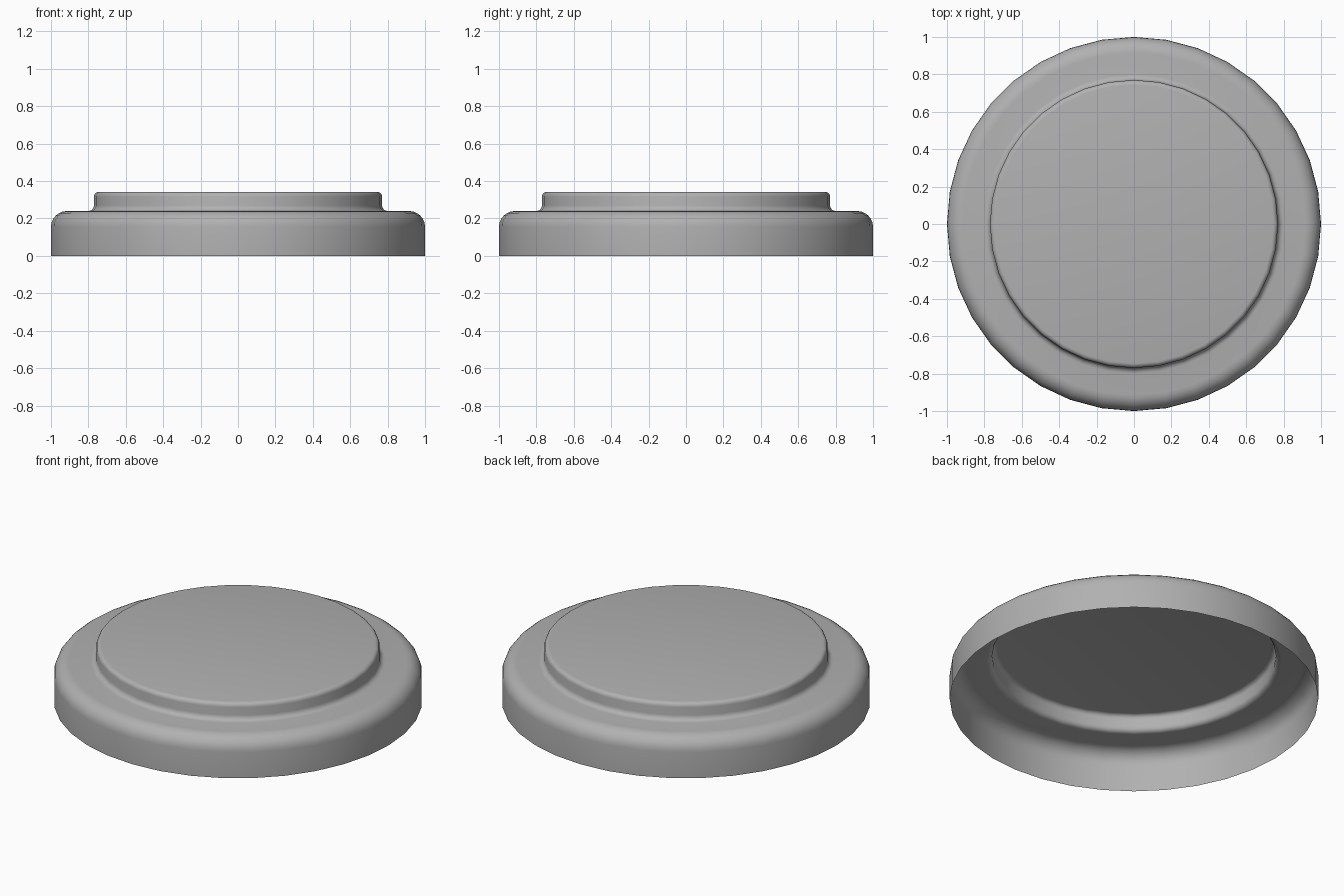
import bpy, bmesh
from math import sin, cos, pi, radians

if "Cube" in bpy.data.objects:
    bpy.data.objects.remove(bpy.data.objects["Cube"])

SIDES = 36


def arc(cx, cz, r, a0, a1, steps):
    """Points on a circular arc in the (radius, height) plane."""
    out = []
    for i in range(steps + 1):
        a = radians(a0 + (a1 - a0) * i / steps)
        out.append((cx + r * cos(a), cz + r * sin(a)))
    return out


# Half profile: open rim, rounded shoulder, filleted step, rounded top edge
profile = [(1.0, 0.0)]
profile += arc(0.915, 0.155, 0.085, 0, 90, 6)
profile += arc(0.80, 0.27, 0.03, 270, 180, 4)
profile += arc(0.745, 0.317, 0.025, 0, 90, 4)

# Revolve the profile into a thin open-bottomed shell
bm = bmesh.new()
rings = [[bm.verts.new((r * cos(2 * pi * i / SIDES), r * sin(2 * pi * i / SIDES), z))
          for i in range(SIDES)] for r, z in profile]
for low, high in zip(rings, rings[1:]):
    for i in range(SIDES):
        j = (i + 1) % SIDES
        bm.faces.new((low[i], low[j], high[j], high[i]))
bm.faces.new(rings[-1])

mesh = bpy.data.meshes.new("stepped_lid")
bm.to_mesh(mesh)
bm.free()
lid = bpy.data.objects.new("stepped_lid", mesh)
bpy.context.collection.objects.link(lid)

# Darker grey
grey = bpy.data.materials.new("dark_grey")
grey.diffuse_color = (0.44, 0.44, 0.44, 1)
grey.use_nodes = True
grey.node_tree.nodes["Principled BSDF"].inputs["Base Color"].default_value = grey.diffuse_color
mesh.materials.append(grey)

# Smooth shading
bpy.context.view_layer.objects.active = lid
lid.select_set(True)
bpy.ops.object.shade_smooth_by_angle(angle=radians(40))
